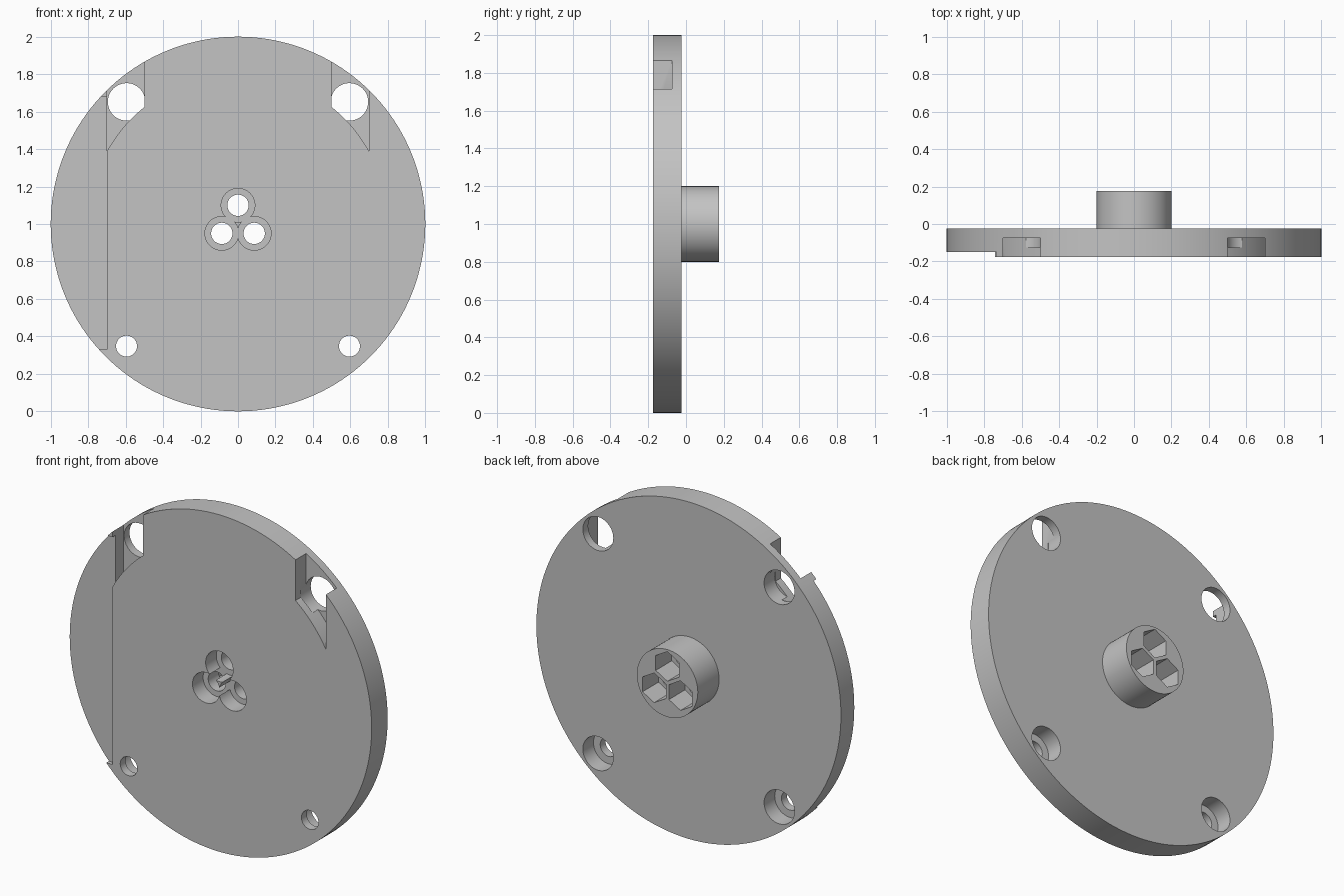
import bpy
import bmesh
import math

cube = bpy.data.objects.get("Cube")
if cube:
    bpy.data.objects.remove(cube, do_unlink=True)

CENTRE_Z = 1.0
FRONT, BACK, END = -0.175, -0.025, 0.175   # disc front, disc back, boss end

grey = bpy.data.materials.new("light_grey")
grey.use_nodes = True
grey.diffuse_color = (0.55, 0.55, 0.55, 1)
grey.node_tree.nodes["Principled BSDF"].inputs["Base Color"].default_value = (0.55, 0.55, 0.55, 1)


def prism(name, points, y0, y1):
    """Extrude an outline, given about the disc axis, along y."""
    bm = bmesh.new()
    near = [bm.verts.new((x, y0, z + CENTRE_Z)) for x, z in points]
    far = [bm.verts.new((x, y1, z + CENTRE_Z)) for x, z in points]
    bm.faces.new(near)
    bm.faces.new(far)
    for i in range(len(points)):
        j = (i + 1) % len(points)
        bm.faces.new((near[i], near[j], far[j], far[i]))
    bmesh.ops.recalc_face_normals(bm, faces=bm.faces)
    mesh = bpy.data.meshes.new(name)
    bm.to_mesh(mesh)
    bm.free()
    mesh.materials.append(grey)
    obj = bpy.data.objects.new(name, mesh)
    bpy.context.collection.objects.link(obj)
    return obj


def circle(cx, cz, r, sides=48, start=0.0):
    return [(cx + r * math.cos(start + math.tau * i / sides),
             cz + r * math.sin(start + math.tau * i / sides)) for i in range(sides)]


def combine(body, tool, operation):
    """Apply a boolean, then drop the tool."""
    bpy.context.view_layer.objects.active = body
    mod = body.modifiers.new("shape", "BOOLEAN")
    mod.operation = operation
    mod.solver = "EXACT"
    mod.object = tool
    bpy.ops.object.modifier_apply(modifier=mod.name)
    bpy.data.objects.remove(tool, do_unlink=True)


# Round plate with a central boss on the back
disc = prism("mounting_disc", circle(0, 0, 1, 160), FRONT, BACK)
combine(disc, prism("boss", circle(0, 0, 0.2, 64), -0.1, END), "UNION")


def cut(points, y0, y1):
    combine(disc, prism("cutter", points, y0, y1), "DIFFERENCE")


for side in (-1, 1):
    # Rim pockets with an inner wall concentric with the disc
    a0, a1 = math.acos(0.7 / 0.8), math.acos(0.5 / 0.8)
    arc = [a0 + (a1 - a0) * i / 12 for i in range(13)]
    outline = [(0.8 * math.cos(a), 0.8 * math.sin(a)) for a in arc]
    outline += [(0.5, 1.1), (0.7, 1.1)]
    cut([(side * x, z) for x, z in outline], FRONT - 0.1, -0.075)
    # Counterbored screw holes; the upper ones open into the pockets
    for level in (-1, 1):
        x, z = side * 0.595, level * 0.652
        cut(circle(x, z, 0.1), -0.125, BACK + 0.05)
        if level < 0:
            cut(circle(x, z, 0.056), FRONT - 0.1, -0.1)

# Shallow step along one side of the front
cut([(-1.1, -0.67), (-0.7, -0.67), (-0.7, 0.68), (-1.1, 0.68)], FRONT - 0.1, -0.15)

# Three bolt seats: round recess in front, through hole, hexagonal socket behind
for i in range(3):
    angle = math.pi / 2 + i * math.tau / 3
    x, z = 0.1 * math.cos(angle), 0.1 * math.sin(angle)
    cut(circle(x, z, 0.09), FRONT - 0.1, -0.075)
    cut(circle(x, z, 0.057, 32), -0.12, 0.06)
    cut(circle(x, z, 0.088, 6, math.pi / 2), 0.025, END + 0.1)

# Smooth the curved walls and keep the edges sharp
bpy.ops.object.select_all(action="DESELECT")
disc.select_set(True)
bpy.context.view_layer.objects.active = disc
bpy.ops.object.shade_smooth_by_angle(angle=math.radians(30))
